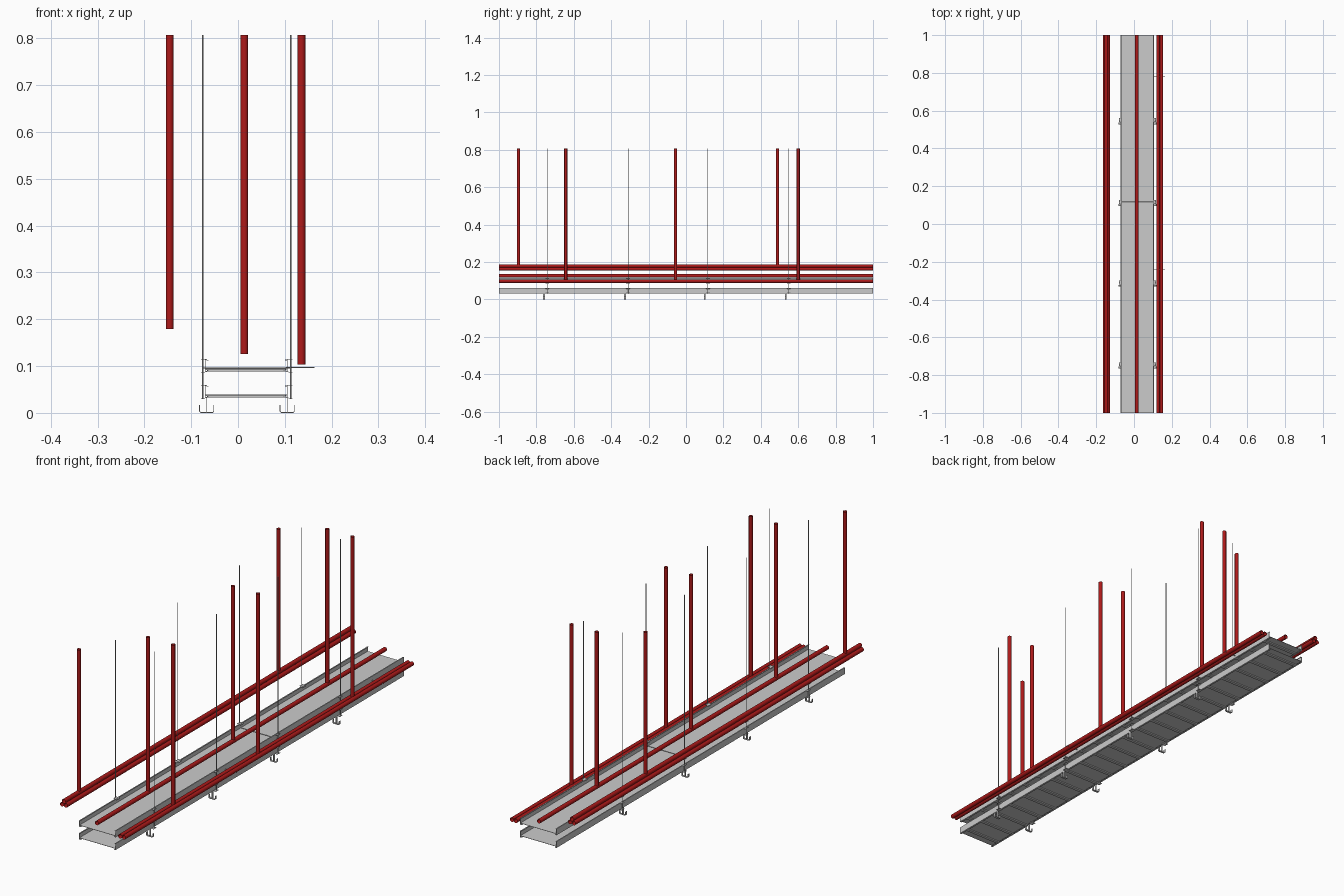
import bpy, bmesh, math
from mathutils import Vector, Matrix

if "Cube" in bpy.data.objects:
    bpy.data.objects.remove(bpy.data.objects["Cube"])

red = bpy.data.materials.new("red_paint")
red.diffuse_color = (0.42, 0.01, 0.01, 1)
red.use_nodes = True
red.node_tree.nodes["Principled BSDF"].inputs["Base Color"].default_value = red.diffuse_color


def finish(name, bm, mat=None, smooth=False):
    bmesh.ops.recalc_face_normals(bm, faces=bm.faces)
    me = bpy.data.meshes.new(name)
    bm.to_mesh(me)
    bm.free()
    ob = bpy.data.objects.new(name, me)
    bpy.context.collection.objects.link(ob)
    if mat:
        me.materials.append(mat)
    if smooth:
        for p in me.polygons:
            p.use_smooth = len(p.vertices) == 4
    return ob


def add_tube(bm, a, b, r, seg=20, caps=False):
    a, b = Vector(a), Vector(b)
    d = b - a
    rot = d.to_track_quat('Z', 'Y').to_matrix().to_4x4()
    bmesh.ops.create_cone(bm, cap_ends=caps, segments=seg, radius1=r, radius2=r,
                          depth=d.length, matrix=Matrix.Translation((a + b) / 2) @ rot)


def add_box(bm, x0, x1, y0, y1, z0, z1):
    m = Matrix.Translation(((x0 + x1) / 2, (y0 + y1) / 2, (z0 + z1) / 2))
    bmesh.ops.create_cube(bm, size=1, matrix=m @ Matrix.Diagonal((x1 - x0, y1 - y0, z1 - z0, 1)))


def add_extrusion(bm, profile, y0, y1):
    """Closed x/z profile extruded along y."""
    rings = [[bm.verts.new((x, y, z)) for x, z in profile] for y in (y0, y1)]
    n = len(profile)
    for i in range(n):
        j = (i + 1) % n
        bm.faces.new((rings[0][i], rings[0][j], rings[1][j], rings[1][i]))
    bm.faces.new(rings[0])
    bm.faces.new(rings[1][::-1])


TOP = 0.807
R = 0.0092
ROD_Y = (-0.742, -0.31, 0.117, 0.55)
X0, X1 = -0.071, 0.1055          # tray sides
RODS = ((-0.075, 1), (0.1125, -1))  # rod x and inward direction

# Open-ended horizontal pipes
runs = {
    "left_pipes": [(-0.155, 0.163), (-0.1365, 0.163), (-0.146, 0.179)],
    "middle_pipe": [(0.0145, 0.126)],
    "right_pipes": [(0.127, 0.098), (0.1455, 0.098)],
}
for name, pts in runs.items():
    bm = bmesh.new()
    for x, z in pts:
        add_tube(bm, (x, -1, z), (x, 1, z), R)
    finish(name, bm, red, True)

# Vertical riser pipes
risers = {
    "left_risers": (-0.146, 0.179, (-0.895, 0.49)),
    "middle_risers": (0.0135, 0.126, (-0.643, -0.055, 0.60)),
    "right_risers": (0.1355, 0.103, (-0.643, -0.055, 0.60)),
}
for name, (x, z, ys) in risers.items():
    bm = bmesh.new()
    for y in ys:
        add_tube(bm, (x, y, z), (x, y, TOP), 0.0082)
    finish(name, bm, red, True)

# Two cable trays: floor sheet, cross ribs and lipped side rails
for name, z in (("lower_tray", 0.033), ("upper_tray", 0.0885)):
    top, t = z + 0.027, 0.0012
    bm = bmesh.new()
    add_box(bm, X0, X1, -1, 1, z + 0.0045, z + 0.0058)
    for side, s in ((X0, 1), (X1, -1)):
        prof = [(0, -0.001), (0.008, -0.001), (0.008, t - 0.001), (t, t - 0.001), (t, 0.027 - t),
                (0.005, 0.0265 - t), (0.005, 0.0265), (0, 0.027)]
        add_extrusion(bm, [(side + s * u, z + v) for u, v in prof], -1, 1)
    finish(name, bm)
    bm = bmesh.new()
    for i in range(22):
        y = -0.96 + i * 1.92 / 21
        add_extrusion(bm, [(X0 + 0.009, z), (X1 - 0.009, z), (X1 - 0.002, z + 0.0045),
                           (X0 + 0.002, z + 0.0045)], y - 0.007, y + 0.007)
    finish(name + "_ribs", bm)

# Thin seam bar across the upper tray
bm = bmesh.new()
add_tube(bm, (-0.075, 0.117, 0.0955), (0.1125, 0.117, 0.0955), 0.001, 8, True)
finish("seam_bar", bm, smooth=True)

# Hanging rods
bm = bmesh.new()
for x, s in RODS:
    for y in ROD_Y:
        add_tube(bm, (x, y, 0.03), (x, y, TOP), 0.0014, 8, True)
finish("hanging_rods", bm, smooth=True)

# Clips holding the rail edges to the rods
bm = bmesh.new()
for x, s in RODS:
    for y in ROD_Y:
        for zt in (0.033, 0.0885):
            for z, slope in ((zt - 0.001, 0.004), (zt + 0.027, -0.004)):
                prof = [(-0.004, 0), (0.004, 0), (0.012, slope), (0.012, slope - 0.0012),
                        (0.004, -0.0012), (-0.004, -0.0012)]
                add_extrusion(bm, [(x + s * u, z + v) for u, v in prof], y - 0.01, y + 0.01)
finish("rail_clips", bm)

# Double hooks under the lower tray
bm = bmesh.new()
t = 0.0014
for x in (-0.067, 0.105):
    for y0 in ROD_Y:
        y = y0 - 0.017
        add_box(bm, x - t / 2, x + t / 2, y - 0.005, y + 0.005, 0, 0.034)
        for s in (-1, 1):
            prof = [(0, 0), (0.013, 0), (0.016, 0.003), (0.016, 0.017), (0.016 - t, 0.017),
                    (0.016 - t, 0.0035), (0.0125, t), (0, t)]
            add_extrusion(bm, [(x + s * u, v) for u, v in prof], y - 0.005, y + 0.005)
finish("cable_hooks", bm)

# Thin cross pins carrying the right pipes
bm = bmesh.new()
for y in (-0.24, 0.78):
    add_tube(bm, (0.103, y, 0.097), (0.163, y, 0.097), 0.0014, 8, True)
finish("pipe_support_pins", bm, smooth=True)
